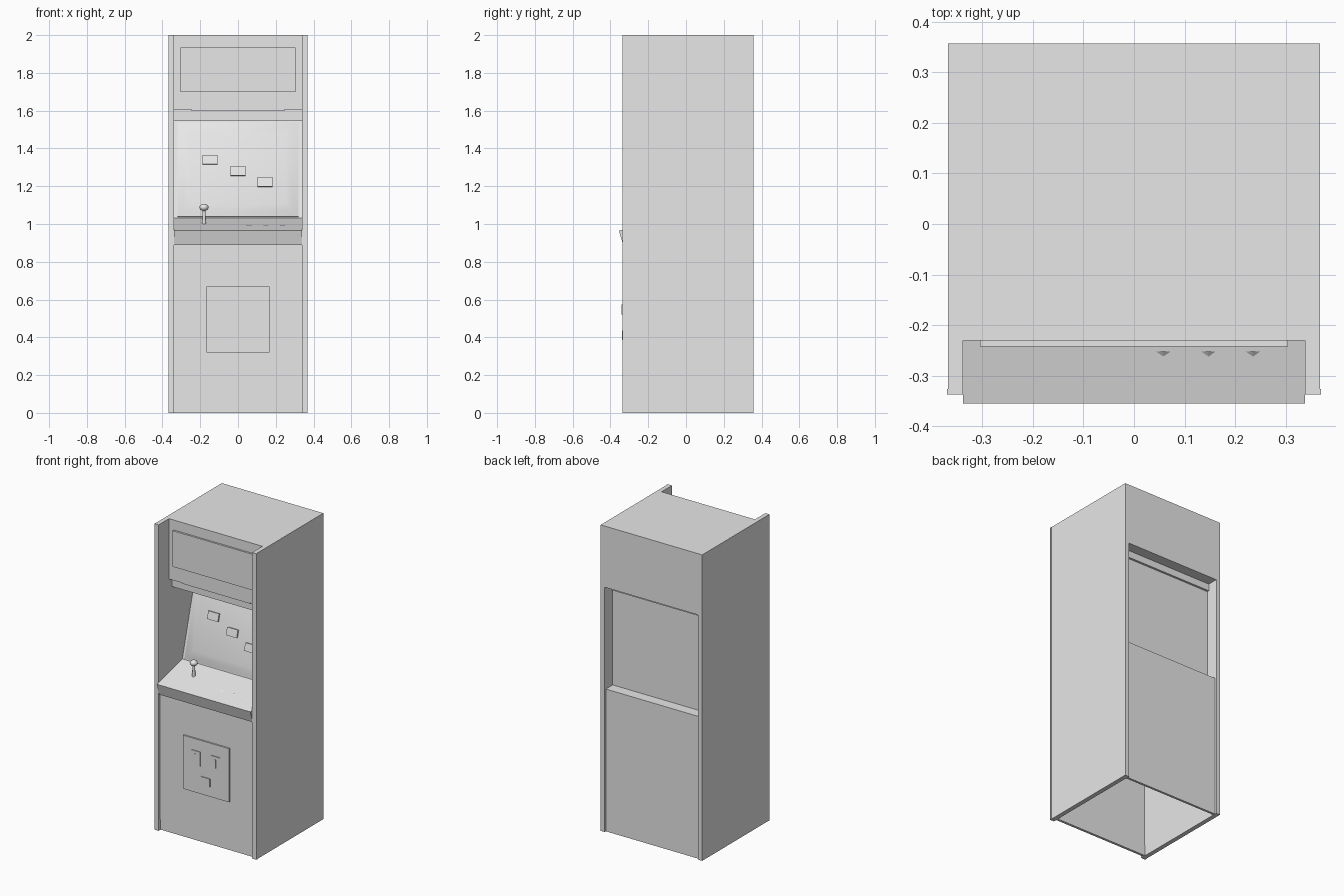
import bpy, bmesh, math
from mathutils import Vector, Matrix

if "Cube" in bpy.data.objects:
    bpy.data.objects.remove(bpy.data.objects["Cube"])

grey = bpy.data.materials.new("cabinet_grey")
grey.diffuse_color = (0.8, 0.8, 0.8, 1)
grey.use_nodes = True
grey.node_tree.nodes["Principled BSDF"].inputs["Base Color"].default_value = grey.diffuse_color


def finish(name, bm):
    bmesh.ops.recalc_face_normals(bm, faces=bm.faces[:])
    me = bpy.data.meshes.new(name)
    bm.to_mesh(me)
    bm.free()
    me.materials.append(grey)
    ob = bpy.data.objects.new(name, me)
    bpy.context.collection.objects.link(ob)
    return ob


def box(name, x0, x1, y0, y1, z0, z1):
    bm = bmesh.new()
    bmesh.ops.create_cube(bm, size=1)
    for v in bm.verts:
        v.co = ((x0 + x1) / 2 + v.co.x * (x1 - x0),
                (y0 + y1) / 2 + v.co.y * (y1 - y0),
                (z0 + z1) / 2 + v.co.z * (z1 - z0))
    return finish(name, bm)


def prism(name, w, profile):
    """Extrude a (y, z) outline across x from -w to w."""
    bm = bmesh.new()
    f = bm.faces.new([bm.verts.new((-w, y, z)) for y, z in profile])
    r = bmesh.ops.extrude_face_region(bm, geom=[f])
    vs = [g for g in r["geom"] if isinstance(g, bmesh.types.BMVert)]
    bmesh.ops.translate(bm, verts=vs, vec=(2 * w, 0, 0))
    return finish(name, bm)


def smooth(ob, angle=40):
    bpy.ops.object.select_all(action='DESELECT')
    ob.select_set(True)
    bpy.context.view_layer.objects.active = ob
    bpy.ops.object.shade_smooth_by_angle(angle=math.radians(angle))


W = 0.338  # inner half width

# Side walls with slim front edge trim
for s, side in ((-1, "left"), (1, "right")):
    a, b = sorted((s * W, s * 0.367))
    box(side + "_side_panel", a, b, -0.326, 0.357, 0, 2)
    a, b = sorted((s * W, s * 0.369))
    box(side + "_edge_trim", a, b, -0.337, -0.326, 0, 2)

# Head: roof, marquee, speaker strip and their undersides
box("roof", -W, W, -0.23, 0.357, 1.98, 2)
box("marquee_panel", -W, W, -0.23, -0.21, 1.615, 1.98)
box("marquee_sign", -0.304, 0.304, -0.242, -0.23, 1.70, 1.935)
box("marquee_underside", -W, W, -0.23, -0.19, 1.605, 1.615)
box("marquee_lamp", -0.245, 0.245, -0.225, -0.2, 1.598, 1.605)
box("speaker_strip", -W, W, -0.2, -0.19, 1.545, 1.605)
box("screen_ceiling", -W, W, -0.2, 0.07, 1.545, 1.555)

# Sloping screen surround
BOT, TOP = Vector((0, -0.095, 1.03)), Vector((0, 0.048, 1.545))
up = (TOP - BOT).normalized()
out = Vector((0, -up.z, up.y))
prism("screen_surround", W, [(-0.095, 1.02), (0.048, 1.545), (0.06, 1.545), (-0.083, 1.02)])

# Bulging smooth screen
half_h = (TOP - BOT).length / 2 - 0.008
mid = (BOT + TOP) / 2
bm = bmesh.new()
rings = []
for inset, lift in ((0, 0.0), (0, 0.004), (0.03, 0.018), (0.065, 0.027)):
    w, h = 0.32 - inset, half_h - inset
    rings.append([bm.verts.new(mid + Vector((sx * w, 0, 0)) + up * (sz * h) + out * lift)
                  for sx, sz in ((-1, -1), (1, -1), (1, 1), (-1, 1))])
for r0, r1 in zip(rings, rings[1:]):
    for i in range(4):
        j = (i + 1) % 4
        bm.faces.new((r0[i], r0[j], r1[j], r1[i]))
bm.faces.new(rings[-1])
smooth(finish("screen", bm))

# Three small tiles on the screen
for i, (x, z) in enumerate(((-0.148, 1.34), (0, 1.28), (0.143, 1.222))):
    t = (z - mid.z - out.z * 0.03) / up.z
    c = mid + up * t + out * 0.03 + Vector((x, 0, 0))
    bm = bmesh.new()
    bmesh.ops.create_cube(bm, size=1)
    for v in bm.verts:
        p = v.co.copy()
        v.co = c + Vector((p.x * 0.078, 0, 0)) + up * (p.z * 0.05) + out * (p.y * 0.014)
    finish("screen_tile_%d" % (i + 1), bm)

# Control deck with undercut front lip
prism("control_deck", W, [(-0.355, 0.965), (-0.09, 1.031), (-0.09, 1.015),
                          (-0.31, 0.94), (-0.31, 0.89), (-0.333, 0.89)])

# Joystick
bm = bmesh.new()
bmesh.ops.create_cone(bm, cap_ends=True, segments=12, radius1=0.011, radius2=0.007, depth=0.09,
                      matrix=Matrix.Translation((-0.18, -0.2, 1.04)))
smooth(finish("joystick_shaft", bm))
bm = bmesh.new()
bmesh.ops.create_uvsphere(bm, u_segments=12, v_segments=8, radius=0.024,
                          matrix=Matrix.Translation((-0.18, -0.2, 1.088))
                          @ Matrix.Diagonal((1, 1, 0.8, 1)))
smooth(finish("joystick_knob", bm))

# Button wedges on the deck
for i, x in enumerate((0.058, 0.147, 0.235)):
    bm = bmesh.new()
    vs = [bm.verts.new(p) for p in ((x - 0.014, -0.252, 0.991), (x + 0.014, -0.252, 0.991),
                                    (x, -0.262, 0.988), (x, -0.252, 0.996))]
    for f in ((0, 1, 2), (0, 1, 3), (1, 2, 3), (0, 2, 3)):
        bm.faces.new([vs[k] for k in f])
    finish("button_%d" % (i + 1), bm)

# Lower front and kick plate
box("lower_front_panel", -W, W, -0.322, -0.305, 0.07, 0.895)
box("kick_plate", -W, W, -0.316, -0.3, 0, 0.07)

# Coin door
box("coin_door", -0.167, 0.167, -0.332, -0.322, 0.32, 0.67)
for s, side in ((-1, "left"), (1, "right")):
    x = s * 0.071
    box(side + "_coin_plate", x - 0.033, x + 0.033, -0.337, -0.332, 0.50, 0.594)
    box(side + "_coin_slot", x - 0.005, x + 0.005, -0.341, -0.337, 0.52, 0.575)
box("coin_return", -0.035, 0.032, -0.338, -0.332, 0.385, 0.437)

# Back: head, recessed upper door with rail, ledge, lower panel
box("back_head", -W, W, 0.337, 0.357, 1.6, 1.98)
box("back_head_underside", -W, W, 0.26, 0.357, 1.6, 1.612)
box("upper_back_door", -W, W, 0.262, 0.274, 0.93, 1.6)
box("back_rail", -W, W, 0.274, 0.288, 1.555, 1.6)
box("back_ledge", -W, W, 0.262, 0.33, 0.918, 0.93)
box("lower_back_panel", -W, W, 0.33, 0.345, 0, 0.93)
